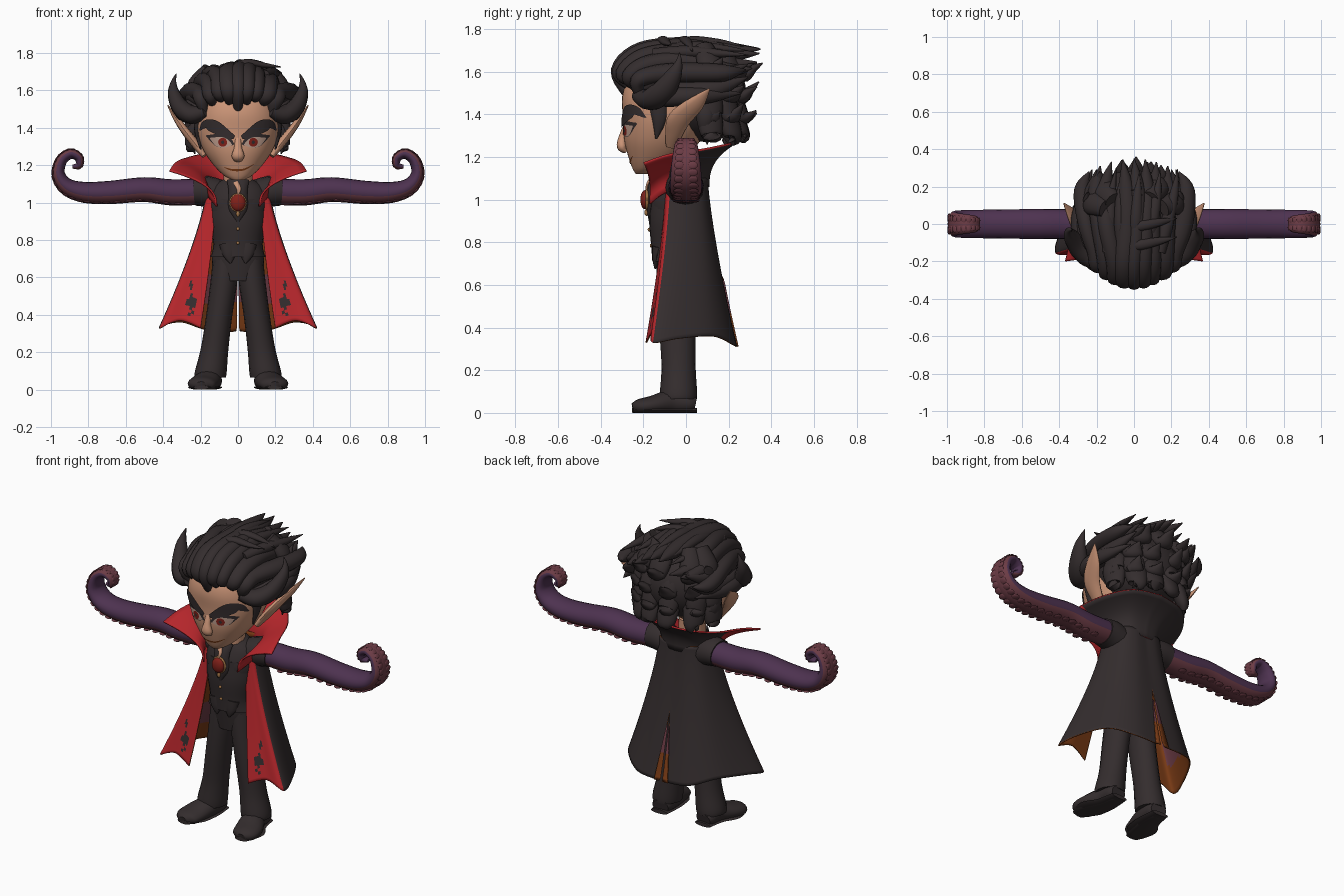
import bpy, bmesh, math, random
from mathutils import Vector, Matrix
from mathutils.bvhtree import BVHTree

random.seed(4)
if "Cube" in bpy.data.objects:
    bpy.data.objects.remove(bpy.data.objects["Cube"])
X, Y, Z = Vector((1, 0, 0)), Vector((0, 1, 0)), Vector((0, 0, 1))


def material(name, *rgb):
    m = bpy.data.materials.new(name)
    m.use_nodes = True
    m.diffuse_color = (*rgb, 1)
    m.node_tree.nodes["Principled BSDF"].inputs["Base Color"].default_value = (*rgb, 1)
    return m


black = material("soft black", .034, .026, .027)
red = material("cape red", .48, .02, .025)
purple = material("tentacle purple", .075, .032, .08)
mauve = material("sucker mauve", .15, .045, .06)
skin = material("warm skin", .6, .3, .185)
brown = material("lining brown", .2, .045, .008)
gold = material("old gold", .35, .17, .06)
gem = material("gem red", .22, .015, .01)
cream = material("eye cream", .5, .33, .26)


def spline(rows, n):
    """Smooth samples through rows of numbers."""
    out, last = [], len(rows) - 1
    for i in range(last):
        p = [rows[max(i - 1, 0)], rows[i], rows[i + 1], rows[min(i + 2, last)]]
        for k in range(n):
            t = k / n
            out.append([b + .5 * t * (c - a + t * (2*a - 5*b + 4*c - d + t * (3*b - a - 3*c + d)))
                        for a, b, c, d in zip(*p)])
    return out + [list(rows[-1])]


def sweep(bm, rows, side, axis=None, seg=12, n=5, under=None, power=1):
    """Tube through rows of x, y, z, half width, half depth; returns its frames."""
    path, rings, frames = spline(rows, n), [], []
    for i, r in enumerate(path):
        p = Vector(r[:3])
        t = axis or (Vector(path[min(i + 1, len(path) - 1)][:3]) - Vector(path[max(i - 1, 0)][:3])).normalized()
        s = (side - t * side.dot(t)).normalized()
        nrm = t.cross(s)
        a, b = max(r[3], .002), max(r[4], .002)
        ring = []
        for k in range(seg):
            ang = math.tau * k / seg
            c, d = (math.copysign(abs(f) ** power, f) for f in (math.cos(ang), math.sin(ang)))
            ring.append(bm.verts.new(p + s * c * a + nrm * d * b))
        rings.append(ring)
        frames.append((p, s, nrm, a, b))
    for lo, hi in zip(rings, rings[1:]):
        for k in range(seg):
            j = (k + 1) % seg
            f = bm.faces.new((lo[k], lo[j], hi[j], hi[k]))
            if under and math.sin(math.tau * (k + .5) / seg) < under:
                f.material_index = 1
    bm.faces.new(rings[0][::-1])
    bm.faces.new(rings[-1])
    return frames


def build(name, bm, mats, mirror=False, closed=True):
    if closed:
        bmesh.ops.recalc_face_normals(bm, faces=bm.faces)
    me = bpy.data.meshes.new(name)
    bm.to_mesh(me)
    bm.free()
    ob = bpy.data.objects.new(name, me)
    bpy.context.collection.objects.link(ob)
    for m in mats:
        me.materials.append(m)
    bpy.ops.object.select_all(action="DESELECT")
    bpy.context.view_layer.objects.active = ob
    ob.select_set(True)
    bpy.ops.object.shade_smooth_by_angle(angle=math.radians(50))
    if mirror:
        ob.modifiers.new("mirror", "MIRROR")
    return ob


def tube(name, mat, rows, side=X, mirror=False, **kw):
    bm = bmesh.new()
    sweep(bm, rows, side, **kw)
    return build(name, bm, [mat], mirror)


def sheet(name, grid, mats, rule, thick, lining, rim):
    """Mirrored open surface from a grid of points, thickened with a lining."""
    bm = bmesh.new()
    vs = [[bm.verts.new(p) for p in row] for row in grid]
    for j in range(len(vs) - 1):
        for i in range(len(vs[0]) - 1):
            f = bm.faces.new((vs[j][i], vs[j][i + 1], vs[j + 1][i + 1], vs[j + 1][i]))
            f.material_index = rule(i, f.calc_center_median())
    s = build(name, bm, mats, True, False).modifiers.new("cloth", "SOLIDIFY")
    s.thickness, s.offset = thick, -1
    s.material_offset, s.material_offset_rim = lining, rim


def ball(name, mat, loc, size):
    bm = bmesh.new()
    bmesh.ops.create_uvsphere(bm, u_segments=20, v_segments=12, radius=1,
                              matrix=Matrix.Translation(loc) @ Matrix.Diagonal((*size, 1)))
    return build(name, bm, [mat])


# Body, trousers and shoes
tube("torso", black, [(0, -.045, .58, .11, .08), (0, -.045, .68, .14, .095), (0, -.055, .78, .125, .1),
     (0, -.05, .9, .145, .115), (0, -.045, 1, .16, .12), (0, -.04, 1.08, .14, .1), (0, -.04, 1.13, .07, .07)], axis=Z, seg=24)
tube("vest", black, [(0, -.05, .71, .146, .108), (0, -.055, .78, .132, .108),
     (0, -.05, .9, .152, .123), (0, -.045, 1.02, .15, .12)], axis=Z, seg=24)
tube("vest_points", black, [(.05, -.13, .78, .05, .03), (.045, -.14, .72, .035, .018), (.04, -.145, .675, .003, .003)], mirror=True)
tube("trouser_legs", black, [(.065, -.04, .7, .07, .085), (.075, -.04, .58, .072, .088), (.1, -.04, .4, .07, .085),
     (.125, -.035, .22, .074, .08), (.145, -.035, .1, .085, .087), (.148, -.035, .065, .083, .086)], axis=-Z, mirror=True, seg=16)
bm = bmesh.new()
sweep(bm, [(.145, .04, .04, .05, .04), (.148, .01, .045, .062, .05), (.155, -.07, .048, .068, .06),
           (.185, -.16, .035, .08, .045), (.195, -.22, .028, .07, .036), (.197, -.25, .022, .03, .022)], X, seg=16)
for v in bm.verts:
    v.co.z = max(v.co.z, 0)
build("shoes", bm, [black], True)
tube("shoe_soles", black, [(.147, .05, .012, .055, .012), (.155, -.07, .012, .072, .012), (.185, -.16, .012, .086, .012),
                           (.197, -.25, .012, .04, .012)], mirror=True)

# Neck, cravat, brooch and buttons
tube("neck", skin, [(0, -.06, 1.05, .08, .075), (0, -.06, 1.2, .075, .075)], axis=Z)
tube("cravat", black, [(0, -.13, 1.12, .06, .02), (0, -.155, 1.06, .05, .025), (0, -.165, .97, .05, .02), (0, -.165, .9, .01, .01)])
ball("brooch_frame", gold, (0, -.182, 1, ), (.046, .015, .051))
ball("brooch_gem", gem, (0, -.192, 1), (.04, .022, .045))
ball("brooch_pendant", gold, (0, -.185, .94), (.01, .01, .016))
for i in range(2):
    ball("vest_button", gold, (0, -.172 + .01 * i, .86 - .075 * i), (.009, .008, .009))
tube("cravat_clasp", skin, [(-.012, -.158, 1.11, .014, .006), (.004, -.178, 1.075, .012, .008), (0, -.186, 1.045, .005, .005)], seg=8)

# Tentacle arms with two rows of suckers
bm = bmesh.new()
frames = sweep(bm, [(.16, 0, 1.06, .075, .07), (.35, 0, 1.055, .08, .07), (.5, 0, 1.07, .08, .066), (.68, 0, 1.055, .078, .062),
                    (.82, 0, 1.055, .076, .056), (.915, 0, 1.085, .074, .046), (.96, 0, 1.15, .07, .036), (.945, 0, 1.225, .06, .031),
                    (.895, 0, 1.262, .052, .028), (.85, 0, 1.24, .045, .024), (.85, 0, 1.2, .035, .02), (.885, 0, 1.192, .015, .01)],
               Y, seg=20, n=6, under=-.2)
for p, s, nrm, a, b in frames[5:-4:2]:
    for k in (-1, 1):
        c = p + s * (k * a * .45) - nrm * b * .87
        rot = Matrix((s, s.cross(nrm), nrm)).transposed().to_4x4()
        made = bmesh.ops.create_uvsphere(bm, u_segments=10, v_segments=6, radius=a * .36,
                                         matrix=Matrix.Translation(c) @ rot @ Matrix.Diagonal((1, .8, .25, 1)))
        for v in made["verts"]:
            for f in v.link_faces:
                f.material_index = 1
build("tentacle_arms", bm, [purple, mauve], True)
tube("sleeves", black, [(.09, -.01, 1.04, .09, .08), (.17, -.005, 1.06, .09, .083), (.23, 0, 1.06, .084, .076)], Y, mirror=True, seg=16)

# Cape: back, sides and turned-out red front panels
top = spline([(0, .1, 1.1), (.07, .1, 1.1), (.13, .07, 1.1), (.165, 0, 1.08), (.165, -.075, 1.06), (.145, -.095, 1.03), (.12, -.1, 1)], 8)
hem = spline([(0, .24, .31), (.17, .225, .32), (.3, .13, .36), (.39, -.03, .35), (.42, -.155, .33), (.31, -.165, .37), (.2, -.19, .33)], 8)
cape = []
for j in range(41):
    t = j / 40
    row = [Vector((a[0] + (b[0] - a[0]) * t ** 1.3, a[1] + (b[1] - a[1]) * t ** 1.3, a[2] + (b[2] - a[2]) * t)) for a, b in zip(top, hem)]
    row[0].x = max(0, t - .5) * .09
    cape.append(row)


def cape_colour(i, c):
    if i < 32:
        return 4 if .47 < c.z < .62 else 0
    jag = .022 * (1 + math.sin(c.z * 70)) * (.62 - c.z) / .2
    return 0 if .4 < c.z < .61 and abs(c.x - .25) < jag else 2


# each outer colour is followed by its lining
sheet("cape", cape, [black, brown, red, brown, black, mauve], cape_colour, .007, 1, 1)

# Flared collar with folded red tips
base = spline([(0, .1, 1.06), (.09, .08, 1.06), (.145, 0, 1.06), (.15, -.1, 1.03), (.11, -.165, .98)], 6)
rim = spline([(0, .235, 1.275), (.17, .2, 1.265), (.28, .08, 1.24), (.335, -.08, 1.215), (.365, -.2, 1.175)], 6)
collar = [[(a[0] + (b[0] - a[0]) * t ** 2, a[1] + (b[1] - a[1]) * t ** 2, a[2] + (b[2] - a[2]) * t ** .75) for a, b in zip(base, rim)]
          for t in [k / 12 for k in range(13)]]
sheet("collar", collar, [red, black, red, red], lambda i, c: 2 if i > 16 else 0, .01, 1, 0)

# Head
bm = bmesh.new()
sweep(bm, [(0, -.205, 1.12, .03, .03), (0, -.18, 1.145, .075, .07), (0, -.14, 1.2, .13, .13), (0, -.11, 1.28, .185, .18),
           (0, -.09, 1.38, .222, .205), (0, -.08, 1.48, .222, .22), (0, -.07, 1.56, .195, .2), (0, -.06, 1.64, .12, .12)],
      X, axis=Z, seg=40, n=5, power=.9)
bm.normal_update()
face = BVHTree.FromBMesh(bm)
build("head", bm, [skin])
tube("nose", skin, [(0, -.275, 1.36, .018, .012), (0, -.295, 1.3, .02, .018), (0, -.3, 1.25, .034, .024), (0, -.28, 1.225, .02, .01)])
tube("ears", skin, [(.18, -.07, 1.25, .025, .015), (.225, -.055, 1.31, .042, .022), (.28, -.03, 1.38, .055, .022),
                    (.33, .045, 1.45, .042, .016), (.375, .11, 1.52, .004, .003)], Y, mirror=True)


def strip(name, mat, rows, lift, mirror=True):
    """Thin painted band on the face: rows of x, z, half width."""
    path, bm, prev = spline(rows, 6), bmesh.new(), None
    for i, (x, z, w) in enumerate(path):
        a, b = path[max(i - 1, 0)], path[min(i + 1, len(path) - 1)]
        t = Vector((b[0] - a[0], b[1] - a[1])).normalized()
        line = []
        for k in range(-3, 4):
            px, pz = x - t.y * max(w, .001) * k / 3, z + t.x * max(w, .001) * k / 3
            hit = face.ray_cast(Vector((px, -1, pz)), Y)[0]
            line.append(bm.verts.new((px, (hit.y if hit else -.15) - lift, pz)))
        if prev:
            for k in range(6):
                bm.faces.new((prev[k], line[k], line[k + 1], prev[k + 1]))
        prev = line
    build(name, bm, [mat], mirror, False)


# Eyes, brows and mouth
strip("eye_outlines", black, [(.022, 1.312, .004), (.06, 1.327, .032), (.105, 1.335, .036), (.17, 1.358, .003)], .003)
strip("eye_whites", cream, [(.033, 1.31, .003), (.065, 1.318, .024), (.105, 1.326, .027), (.15, 1.345, .002)], .005)
strip("irises", gem, [(.058, 1.322, .002), (.066, 1.322, .018), (.082, 1.323, .023), (.098, 1.324, .018), (.106, 1.324, .002)], .007)
strip("pupils", black, [(.073, 1.323, .002), (.082, 1.323, .01), (.091, 1.323, .002)], .009)
strip("eyebrows", black, [(.02, 1.348, .01), (.07, 1.374, .025), (.13, 1.408, .034), (.175, 1.418, .022), (.205, 1.385, .002)], .009)
strip("mouth", brown, [(-.075, 1.19, .001), (-.03, 1.175, .005), (.03, 1.177, .005), (.085, 1.205, .001)], .003, False)

# Hair: a cap with swept-back locks
ball("hair_cap", black, (0, .05, 1.49), (.25, .235, .22))
bm = bmesh.new()
for i in range(-4, 5):
    x, q, j, r = .05 * i, (i / 4) ** 2, random.uniform(-.03, .03), random.uniform(.8, 1.15)
    line = 1.49 + .065 * math.sin(math.pi * min(abs(x) / .2, 1)) - .01 * q
    sweep(bm, [(x * .9, -.275 + .06 * q, line, .022, .02), (x, -.315 + .09 * q, 1.605 - .05 * q, .045 * r, .038),
               (x * 1.05, -.21 + .06 * q, 1.695 - .11 * q, .05 * r, .045), (x * 1.2 + j, 0, 1.715 - .12 * q, .052 * r, .048),
               (x * 1.3 + j, .18, 1.685 - .11 * q + j, .045, .04), (x * 1.2, .35 - .07 * q, 1.69 - .1 * q + j, .003, .003)], X)
for i in range(5):
    x, j = .07 * (i - 2), random.uniform(0, .06)
    sweep(bm, [(x, -.15, 1.68, .03, .03), (x * 1.1 + j / 2, 0, 1.735 - abs(x) * .3, .035, .03),
               (x * 1.2 + j, .15, 1.735 - abs(x) * .35, .025, .02), (x * 1.2 + j * 1.5, .25 + j, 1.72 - abs(x) * .3, .002, .002)], X)
for y in (-.12, -.02):
    # loose strands falling to one side
    sweep(bm, [(-.06, y, 1.7, .03, .025), (.04, y + .01, 1.748, .028, .02), (.14, y + .03, 1.735, .02, .014),
               (.23, y + .05, 1.69 - y * .3, .002, .002)], Y)
for sx in (-1, 1):
    # upturned side horns, sideburns, locks over and behind the ears
    sweep(bm, [(sx * .17, -.23, 1.49, .03, .03), (sx * .245, -.17, 1.47, .06, .05), (sx * .305, -.11, 1.505, .06, .048),
               (sx * .342, -.06, 1.58, .04, .034), (sx * .345, -.035, 1.64, .018, .016), (sx * .33, -.03, 1.69, .002, .002)], Y)
    sweep(bm, [(sx * .205, -.13, 1.48, .05, .03), (sx * .215, -.125, 1.38, .035, .018), (sx * .2, -.14, 1.285, .004, .004)], Y)
    sweep(bm, [(sx * .22, -.17, 1.48, .03, .03), (sx * .28, -.09, 1.48, .045, .04), (sx * .3, .01, 1.485, .042, .038),
               (sx * .28, .12, 1.49, .035, .03), (sx * .24, .26, 1.5, .003, .003)], Z)
    sweep(bm, [(sx * .22, .08, 1.46, .045, .04), (sx * .255, .09, 1.4, .045, .03), (sx * .25, .09, 1.34, .032, .022),
               (sx * .23, .1, 1.26, .003, .003)], Y)
    for j in range(2):
        z, w = 1.565 - .06 * j, .025 * j
        sweep(bm, [(sx * .17, -.2 + .02 * j, z - .04, .025, .03), (sx * (.225 + w), -.1, z, .045, .04),
                   (sx * (.24 + w), .03, z, .05, .045), (sx * (.235 + w), .16, z + .02, .04, .035),
                   (sx * (.2 + w), .29, z + .07, .003, .003)], Z)
for z0, z1, reach, count in ((1.59, 1.64, .33, 5), (1.5, 1.53, .32, 6), (1.42, 1.42, .31, 6), (1.35, 1.32, .23, 6)):
    for i in range(count):
        a = math.radians(-74 + 148 * i / (count - 1) + random.uniform(-7, 7))
        s, c, j = math.sin(a), math.cos(a), random.uniform(-.03, .03)
        sweep(bm, [(s * .17, .04 + c * .12, z0 + .13, .045, .03), (s * .235, .045 + c * .18, z0 + .05, .065, .042),
                   (s * .255, .045 + c * .225, (z0 + z1) / 2 - .03, .055, .035),
                   (s * .265, .05 + c * (reach + .2) / 2, z1 - .025 + j / 2, .032, .02),
                   (s * .27, .06 + c * (reach - .03), z1 + j, .003, .003)], Vector((c, -s, 0)))
build("hair_locks", bm, [black])
